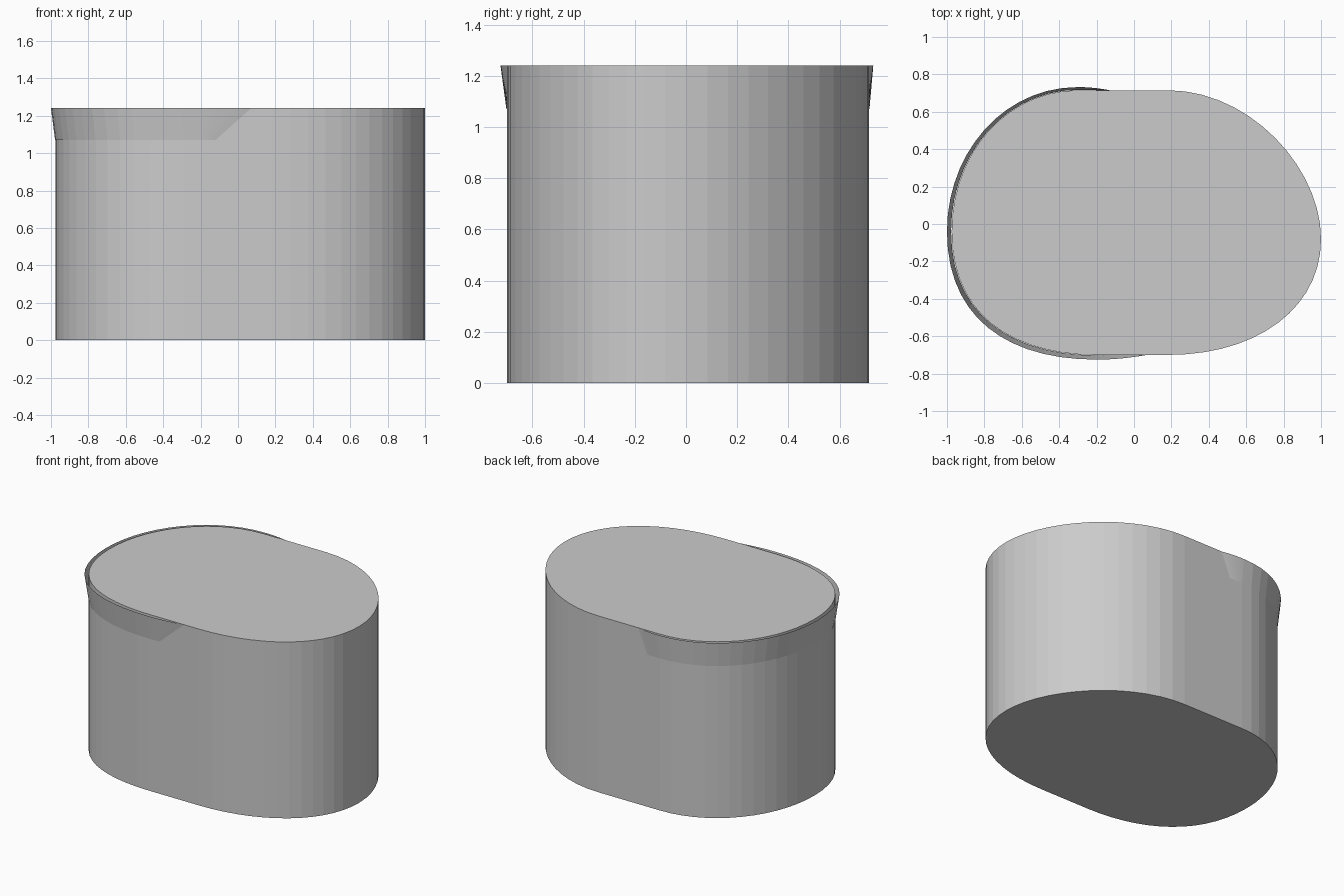
import bpy
import bmesh
from mathutils import Vector
from mathutils.geometry import interpolate_bezier

cube = bpy.data.objects.get("Cube")
if cube:
    bpy.data.objects.remove(cube, do_unlink=True)

HEIGHT = 1.24
LIP_BASE = 1.07
STEPS = 15

grey = bpy.data.materials.new("plain grey")
grey.use_nodes = True
colour = (0.6, 0.6, 0.6, 1)
grey.diffuse_color = colour
grey.node_tree.nodes["Principled BSDF"].inputs["Base Color"].default_value = colour


def path(*segments):
    """Join cubic segments into one list of 2D points."""
    points = []
    for seg in segments:
        pts = interpolate_bezier(*[Vector(p) for p in seg], STEPS)
        points += pts if not points else pts[1:]
    return points


def finish(name, bm):
    mesh = bpy.data.meshes.new(name)
    bm.to_mesh(mesh)
    bm.free()
    mesh.materials.append(grey)
    obj = bpy.data.objects.new(name, mesh)
    bpy.context.collection.objects.link(obj)
    return obj


def row(bm, points, z):
    return [bm.verts.new((p.x, p.y, z)) for p in points]


def bridge(bm, low, high):
    for i in range(len(low) - 1):
        bm.faces.new((low[i], low[i + 1], high[i + 1], high[i]))


# Body: an uneven rounded oval, extruded straight up
right_half = path(
    ((0.18, -0.70), (0.66, -0.70), (1.0, -0.45), (1.0, -0.08)),
    ((1.0, -0.08), (1.0, 0.30), (0.62, 0.715), (0.18, 0.715)))
left_half = path(
    ((-0.3, 0.715), (-0.68, 0.715), (-0.975, 0.38), (-0.975, -0.04)),
    ((-0.975, -0.04), (-0.975, -0.48), (-0.66, -0.70), (-0.2, -0.70)))
bm = bmesh.new()
outline = right_half + left_half
low, high = row(bm, outline, 0), row(bm, outline, HEIGHT)
bridge(bm, low + low[:1], high + high[:1])
bm.faces.new(high)
bm.faces.new(low[::-1])
finish("body", bm)

# Lip: a thin flared sheet wrapped round the upper left end
lip_low = path(
    ((-0.2, 0.715), (-0.23, 0.716), (-0.27, 0.717), (-0.3, 0.717)),
    ((-0.3, 0.717), (-0.68, 0.717), (-0.978, 0.38), (-0.978, -0.04)),
    ((-0.978, -0.04), (-0.978, -0.48), (-0.66, -0.702), (-0.2, -0.702)),
    ((-0.2, -0.702), (-0.18, -0.702), (-0.15, -0.702), (-0.12, -0.70)))
lip_high = path(
    ((-0.13, 0.715), (-0.18, 0.725), (-0.24, 0.732), (-0.3, 0.732)),
    ((-0.3, 0.732), (-0.7, 0.732), (-1.0, 0.38), (-1.0, -0.04)),
    ((-1.0, -0.04), (-1.0, -0.5), (-0.68, -0.725), (-0.2, -0.725)),
    ((-0.2, -0.725), (-0.1, -0.725), (-0.02, -0.715), (0.07, -0.70)))
bm = bmesh.new()
bridge(bm, row(bm, lip_low, LIP_BASE), row(bm, lip_high, HEIGHT))
finish("flared_lip", bm)
